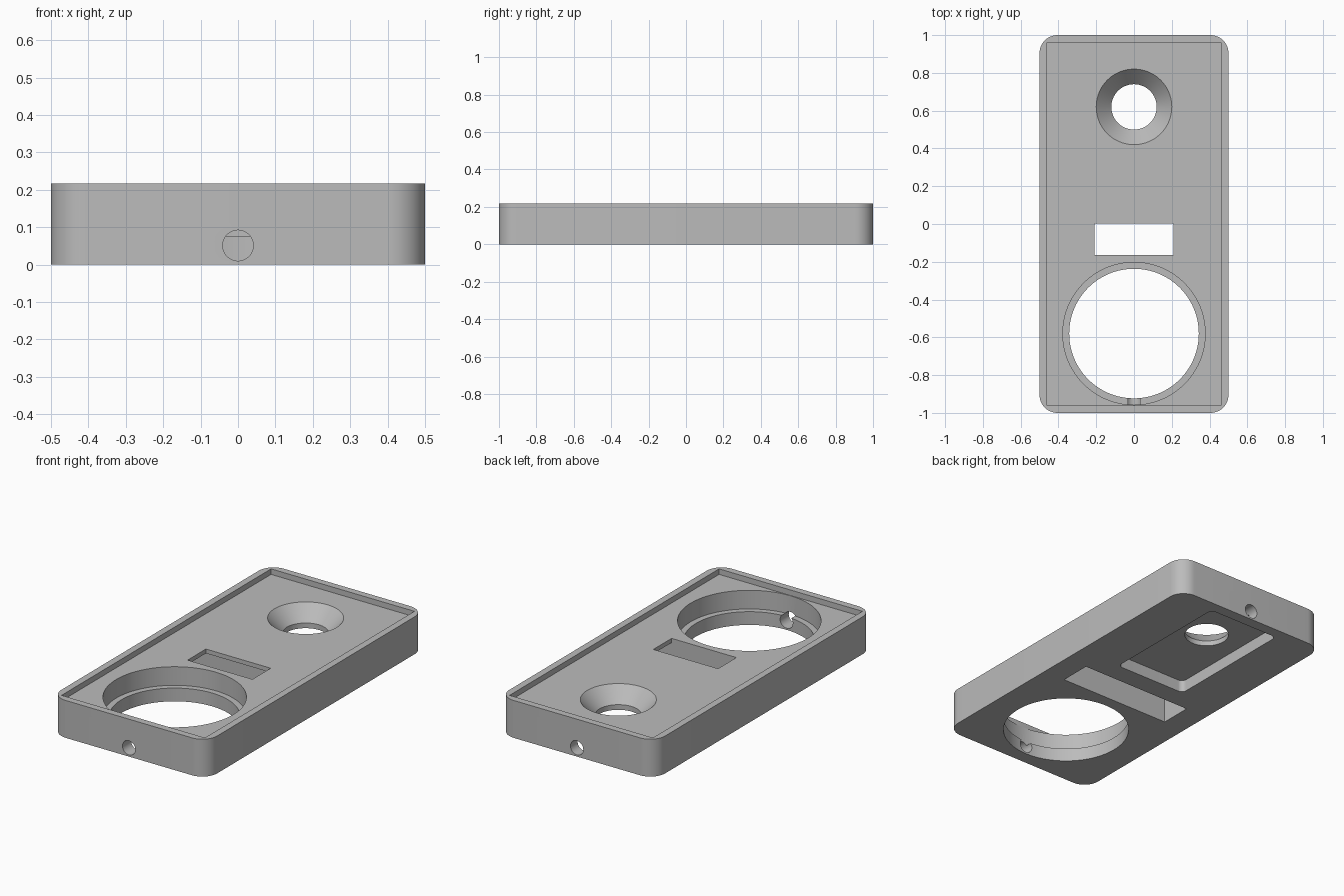
import bpy
import bmesh
from mathutils import Matrix, Vector

default = bpy.data.objects.get("Cube")
if default:
    bpy.data.objects.remove(default, do_unlink=True)

HEIGHT = 0.217
FLOOR = 0.185        # floor of the shallow top tray
LEDGE = 0.077        # ledge inside the large bore
POCKET = 0.07        # ceiling of the underside pocket
SEAT_Y = 0.62        # countersunk hole
BORE_Y = -0.58       # large bore

grey = bpy.data.materials.new("plain_grey")
grey.use_nodes = True
colour = (0.5, 0.5, 0.5, 1)
grey.diffuse_color = colour
grey.node_tree.nodes["Principled BSDF"].inputs["Base Color"].default_value = colour


def finish(name, bm):
    bmesh.ops.recalc_face_normals(bm, faces=bm.faces)
    mesh = bpy.data.meshes.new(name)
    bm.to_mesh(mesh)
    bm.free()
    mesh.materials.append(grey)
    obj = bpy.data.objects.new(name, mesh)
    bpy.context.collection.objects.link(obj)
    return obj


def block(name, low, high, radius=0):
    """Box between two corners, with optionally rounded upright edges."""
    low, high = Vector(low), Vector(high)
    bm = bmesh.new()
    bmesh.ops.create_cube(bm, size=1)
    bmesh.ops.scale(bm, vec=high - low, verts=bm.verts)
    bmesh.ops.translate(bm, vec=(low + high) / 2, verts=bm.verts)
    if radius:
        upright = [e for e in bm.edges
                   if abs(e.verts[0].co.z - e.verts[1].co.z) > 0.01]
        bmesh.ops.bevel(bm, geom=upright, offset=radius, segments=12,
                        profile=0.5, affect='EDGES')
    return finish(name, bm)


def drum(name, start, end, r1, r2=None, sides=96):
    """Cylinder or cone running from start to end."""
    start, end = Vector(start), Vector(end)
    axis = end - start
    turn = axis.to_track_quat('Z', 'Y').to_matrix().to_4x4()
    bm = bmesh.new()
    bmesh.ops.create_cone(bm, cap_ends=True, segments=sides, radius1=r1,
                          radius2=r1 if r2 is None else r2, depth=axis.length,
                          matrix=Matrix.Translation((start + end) / 2) @ turn)
    return finish(name, bm)


# Rounded body
body = block("housing", (-0.5, -1, 0), (0.5, 1, HEIGHT), 0.095)

cutters = [
    # Shallow square-cornered tray in the top
    block("tray_cutter", (-0.46, -0.96, FLOOR), (0.46, 0.96, 0.3)),
    # Large stepped bore
    drum("bore_cutter", (0, BORE_Y, -0.1), (0, BORE_Y, 0.15), 0.343),
    drum("counterbore_cutter", (0, BORE_Y, LEDGE), (0, BORE_Y, 0.3), 0.377),
    # Underside pocket around the small hole
    block("pocket_cutter", (-0.23, 0.14, -0.1), (0.23, 0.935, POCKET), 0.03),
    # Countersunk hole
    drum("hole_cutter", (0, SEAT_Y, -0.1), (0, SEAT_Y, 0.13), 0.12),
    drum("countersink_cutter", (0, SEAT_Y, 0.1), (0, SEAT_Y, 0.202), 0.12, 0.216),
    # Window slot, wider below
    block("slot_cutter", (-0.36, -0.167, -0.1), (0.36, 0.02, 0.16)),
    block("window_cutter", (-0.208, -0.165, 0.1), (0.208, 0.003, 0.3)),
    # Cable holes through both end walls
    drum("front_hole_cutter", (0, -1.1, 0.051), (0, -0.7, 0.051), 0.041, sides=48),
    drum("back_hole_cutter", (0, 1.1, 0.051), (0, 0.91, 0.051), 0.041, sides=48),
]

for cutter in cutters:
    cutter.hide_render = True
    cut = body.modifiers.new(cutter.name, 'BOOLEAN')
    cut.operation = 'DIFFERENCE'
    cut.solver = 'EXACT'
    cut.object = cutter

# Bake the cuts and drop the cutters
bpy.context.view_layer.update()
graph = bpy.context.evaluated_depsgraph_get()
carved = bpy.data.meshes.new_from_object(body.evaluated_get(graph))
body.modifiers.clear()
body.data = carved
for cutter in cutters:
    bpy.data.objects.remove(cutter, do_unlink=True)
carved.materials.clear()
carved.materials.append(grey)
for face in carved.polygons:
    face.material_index = 0

bpy.ops.object.select_all(action='DESELECT')
body.select_set(True)
bpy.context.view_layer.objects.active = body
bpy.ops.object.shade_smooth_by_angle(angle=0.4)
